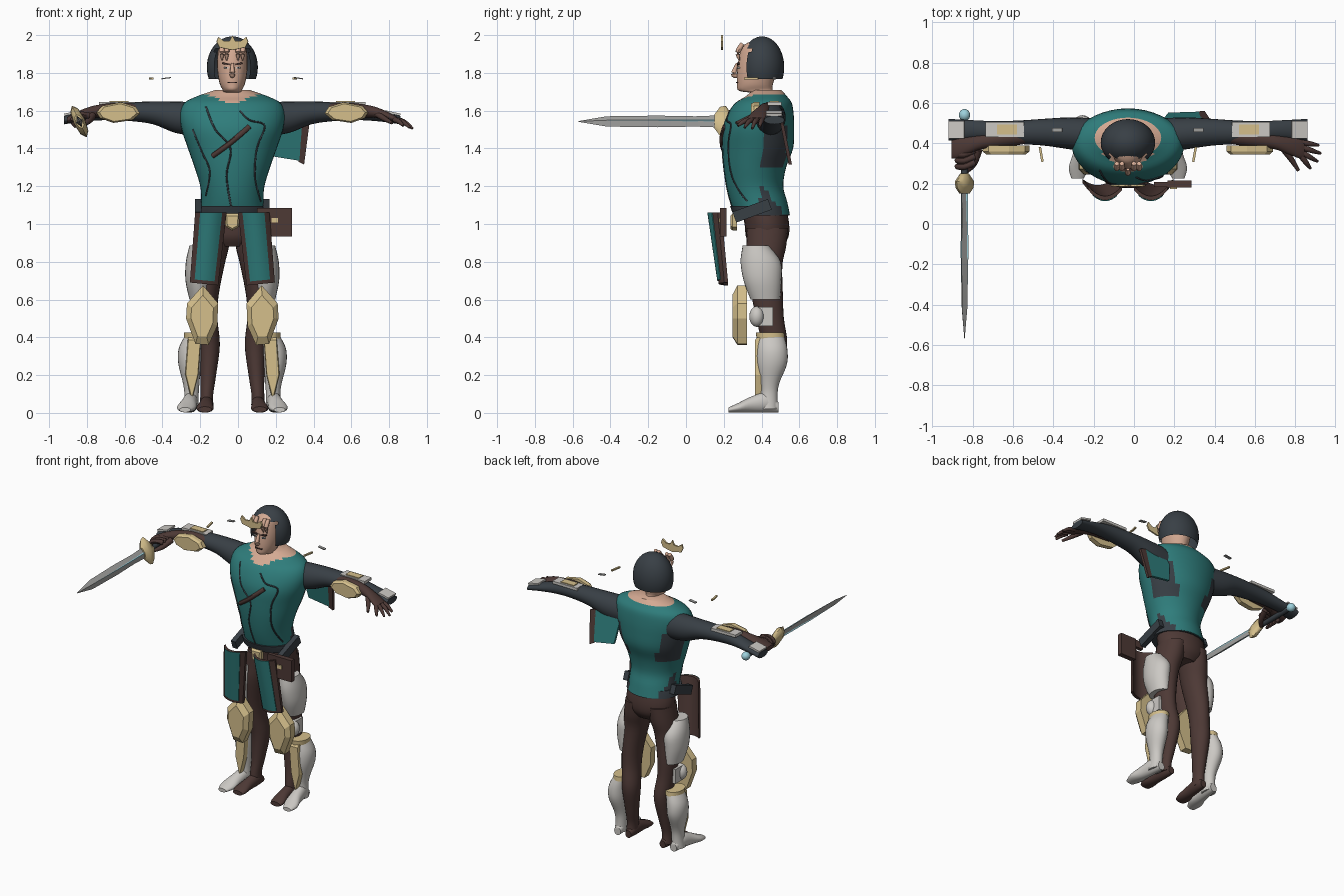
import bpy, bmesh, math
from mathutils import Vector, Matrix

if "Cube" in bpy.data.objects:
    bpy.data.objects.remove(bpy.data.objects["Cube"])

CX = -0.03  # body centre line

def mat(name, r, g, b):
    m = bpy.data.materials.new(name)
    m.diffuse_color = (r, g, b, 1)
    m.use_nodes = True
    m.node_tree.nodes["Principled BSDF"].inputs["Base Color"].default_value = m.diffuse_color
    return m

TEAL = mat("teal cloth", .028, .205, .20)
DARK = mat("dark slate", .04, .05, .06)
BROWN = mat("brown leather", .075, .041, .036)
WHITE = mat("pale armour", .60, .58, .55)
GOLD = mat("gold", .66, .52, .26)
SKIN = mat("skin", .66, .40, .29)
BLUE = mat("light blue", .34, .64, .72)
STEEL = mat("steel", .36, .36, .35)

def finish(name, bm, mats, smooth=True, angle=45):
    bmesh.ops.recalc_face_normals(bm, faces=bm.faces)
    me = bpy.data.meshes.new(name)
    bm.to_mesh(me)
    bm.free()
    for m in mats if isinstance(mats, (list, tuple)) else [mats]:
        me.materials.append(m)
    ob = bpy.data.objects.new(name, me)
    bpy.context.collection.objects.link(ob)
    if smooth:
        bpy.ops.object.select_all(action='DESELECT')
        ob.select_set(True)
        bpy.context.view_layer.objects.active = ob
        bpy.ops.object.shade_smooth_by_angle(angle=math.radians(angle))
    return ob

def spline(rows, steps):
    """Smooth interpolation through rows of numbers."""
    out = []
    for i in range(len(rows) - 1):
        p = [rows[max(0, min(len(rows) - 1, i + k))] for k in (-1, 0, 1, 2)]
        for s in range(steps):
            t = s / steps
            out.append([b + .5 * t * (c - a + t * (2*a - 5*b + 4*c - d + t * (3*(b - c) + d - a)))
                        for a, b, c, d in zip(*p)])
    return out + [list(rows[-1])]

def loft(name, rows, mats, axis='z', n=24, steps=4, rule=None):
    """Rows: position on axis, two centre coordinates, two radii."""
    bm = bmesh.new()
    rings = []
    for t, a, b, ra, rb in spline(rows, steps):
        ring = []
        for k in range(n):
            w = 2 * math.pi * k / n
            p, q = a + ra * math.cos(w), b + rb * math.sin(w)
            ring.append(bm.verts.new({'z': (p, q, t), 'x': (t, p, q), 'y': (p, t, q)}[axis]))
        rings.append(ring)
    for r0, r1 in zip(rings, rings[1:]):
        for k in range(n):
            bm.faces.new((r0[k], r0[(k+1) % n], r1[(k+1) % n], r1[k]))
    bm.faces.new(rings[0])
    bm.faces.new(rings[-1])
    if rule:
        for f in bm.faces:
            f.material_index = rule(f.calc_center_median())
    return finish(name, bm, mats)

def box(name, loc, size, m, rot=(0, 0, 0)):
    bm = bmesh.new()
    bmesh.ops.create_cube(bm, size=1)
    bm.transform(Matrix.Diagonal((*size, 1)))
    for i, ax in enumerate('XYZ'):
        bm.transform(Matrix.Rotation(math.radians(rot[i]), 4, ax))
    bm.transform(Matrix.Translation(loc))
    return finish(name, bm, m, False)

def ball(name, loc, size, m):
    bm = bmesh.new()
    bmesh.ops.create_uvsphere(bm, u_segments=20, v_segments=12, radius=1)
    bm.transform(Matrix.Translation(loc) @ Matrix.Diagonal((*size, 1)))
    return finish(name, bm, m)

def pad(name, pts, y0, y1, m, inset=.75):
    """Chamfered plate from an x-z outline, front at y0."""
    bm = bmesh.new()
    cx = sum(p[0] for p in pts) / len(pts)
    cz = sum(p[1] for p in pts) / len(pts)
    rings = [[bm.verts.new((cx + (x-cx)*s, y, cz + (z-cz)*s)) for x, z in pts]
             for y, s in ((y1, 1), (y0 + (y1-y0)*.35, 1), (y0, inset))]
    for a, b in zip(rings, rings[1:]):
        for k in range(len(pts)):
            j = (k + 1) % len(pts)
            bm.faces.new((a[k], a[j], b[j], b[k]))
    bm.faces.new(rings[0])
    bm.faces.new(rings[-1])
    return finish(name, bm, m, False)

def tube(name, pts, radii, m):
    """Tapered round limb through 3D points."""
    bm = bmesh.new()
    rows = spline([(*p, r) for p, r in zip(pts, radii)], 4)
    rings = []
    for i, row in enumerate(rows):
        d = Vector(rows[min(i+1, len(rows)-1)][:3]) - Vector(rows[max(i-1, 0)][:3])
        q = d.to_track_quat('Z', 'Y')
        rings.append([bm.verts.new(Vector(row[:3]) + q @ Vector((math.cos(k*math.pi/4), math.sin(k*math.pi/4), 0)) * row[3])
                      for k in range(8)])
    for a, b in zip(rings, rings[1:]):
        for k in range(8):
            bm.faces.new((a[k], a[(k+1) % 8], b[(k+1) % 8], b[k]))
    bm.faces.new(rings[0])
    bm.faces.new(rings[-1])
    return finish(name, bm, m)

# Tunic with open neck and dark side panels
def tunic_rule(c):
    u = abs(c.x - CX)
    if c.z > 1.685 or (c.y < .4 and c.z > 1.635 + .35 * u):
        return 2
    if u > .10 and ((1.31 < c.z < 1.53 and .40 < c.y < .53) or (c.z < 1.2 and .39 < c.y < .39 + (1.24 - c.z) * .6)):
        return 1
    return 0

tunic = loft("tunic", [
    (1.05, CX, .405, .17, .145), (1.12, CX, .385, .165, .15), (1.2, CX, .365, .17, .15),
    (1.3, CX, .365, .20, .165), (1.4, CX, .38, .235, .187), (1.5, CX, .383, .268, .19),
    (1.58, CX, .395, .278, .175), (1.64, CX, .41, .255, .15), (1.675, CX, .425, .19, .11),
    (1.71, CX, .43, .09, .075)], [TEAL, DARK, SKIN], n=40, rule=tunic_rule)
bpy.context.view_layer.update()

def on_chest(x, z):
    hit, p, _, _ = tunic.ray_cast(Vector((x, -1, z)), Vector((0, 1, 0)))
    return tuple(p) if hit else (x, .38, z)

# Seams and chest strap lying on the tunic
def seam(name, pts, r, m):
    p = [on_chest(x, z) for x, z in spline(pts, 4)]
    tube(name, p, [r] * len(p), m)

seam("centre_seam", [(-.17, 1.62), (-.12, 1.5), (-.04, 1.4), (-.06, 1.25), (-.03, 1.06)], .005, DARK)
seam("side_seam", [(.01, 1.6), (.06, 1.55), (.14, 1.52), (.10, 1.4), (.09, 1.25), (.12, 1.12)], .005, DARK)
seam("rib_seam", [(-.24, 1.5), (-.19, 1.38), (-.15, 1.28), (-.17, 1.15)], .005, DARK)
seam("chest_strap", [(-.135, 1.36), (-.04, 1.43), (.06, 1.515)], .014, BROWN)

# Head, neck and face
loft("head", [(1.64, CX, .44, .075, .075), (1.69, CX, .425, .062, .07), (1.705, CX, .37, .05, .09),
     (1.74, CX, .365, .066, .095), (1.8, CX, .375, .078, .105), (1.87, CX, .385, .08, .107),
     (1.94, CX, .39, .07, .09), (1.97, CX, .39, .03, .04)], SKIN)
tube("nose", [(CX, .272, 1.85), (CX, .258, 1.815), (CX, .254, 1.79), (CX, .275, 1.78)], [.008, .012, .015, .008], SKIN)
box("mouth", (CX, .27, 1.75), (.05, .012, .006), BROWN)
for s in (-1, 1):
    box("eye", (CX + s*.032, .279, 1.828), (.024, .012, .009), WHITE)
    box("pupil", (CX + s*.032, .2735, 1.828), (.009, .008, .009), DARK)
    box("brow", (CX + s*.034, .276, 1.848), (.042, .012, .009), BROWN, (0, s*-10, 0))
    for d in (.03, .055):
        tube("forelock", [(CX + s*d, .30, 1.955), (CX + s*d, .275, 1.91), (CX + s*d, .282, 1.865)], [.012, .014, .003], SKIN)

# Rounded hair cap, open over the face
bm = bmesh.new()
bmesh.ops.create_uvsphere(bm, u_segments=32, v_segments=24, radius=1)
bm.transform(Matrix.Translation((CX, .403, 1.83)) @ Matrix.Diagonal((.135, .117, .163, 1)))
bmesh.ops.delete(bm, geom=[f for f in bm.faces if (c := f.calc_center_median()).z < 1.775
                 or (c.z < 1.925 and c.y < .345 and abs(c.x - CX) < .09)], context='FACES')
finish("hair", bm, DARK)

# Floating crown plate
pad("crown", [(CX + x, z) for x, z in ((-.085, 1.965), (-.07, 1.935), (0, 1.92), (.07, 1.935), (.085, 1.965),
    (.075, 1.99), (.045, 1.968), (.015, 1.97), (0, 2.0), (-.015, 1.97), (-.045, 1.968), (-.075, 1.99))], .185, .197, GOLD, .97)

# Hips, belt, buckle, pouch
loft("hips", [(.88, CX, .43, .10, .08), (.93, CX, .43, .155, .112), (1.0, CX, .428, .17, .118), (1.09, CX, .41, .16, .12)], BROWN)
loft("belt", [(1.045, CX, .40, .18, .148), (1.075, CX, .39, .182, .15), (1.095, CX, .385, .178, .152)], DARK, steps=1)
for s in (-1, 1):
    box("belt_side", (CX + s*.18, .35, 1.07), (.035, .2, .06), DARK, (20, 0, 0))
pad("buckle", [(-.07, 1.055), (.01, 1.055), (.005, .985), (-.03, .965), (-.065, .985)], .235, .27, GOLD)
box("pouch", (.225, .198, 1.01), (.12, .035, .15), BROWN)
box("pouch_flap", (.19, .195, 1.06), (.18, .025, .05), BROWN)
box("pouch_clasp", (.195, .178, 1.02), (.035, .008, .025), GOLD)

# Hanging thigh panels: curved leather with a teal face
def panel(name, s, t0, t1, v0, v1, off, thick, m):
    bm = bmesh.new()
    nx, nz = 8, 6
    grid = []
    for j in range(nz + 1):
        v = v0 + (v1 - v0) * j / nz
        row = []
        for i in range(nx + 1):
            t = t0 + (t1 - t0) * i / nx
            inner, outer = .03 + .045 * v, .197 + .028 * v
            x = inner + (outer - inner) * t
            y = .118 + .055 * v + .05 * (2*t - 1)**2 * (1 - .4*v) + off
            row.append(bm.verts.new((CX + s * x, y, 1.06 - v * (.385 - .015 * t))))
        grid.append(row)
    fs = [bm.faces.new((grid[j][i], grid[j][i+1], grid[j+1][i+1], grid[j+1][i])) for j in range(nz) for i in range(nx)]
    back = bmesh.ops.extrude_face_region(bm, geom=fs)
    bmesh.ops.translate(bm, verts=[g for g in back['geom'] if isinstance(g, bmesh.types.BMVert)], vec=(0, thick, 0))
    bm.faces.ensure_lookup_table()
    finish(name, bm, m, angle=30)

for s in (-1, 1):
    panel("thigh_panel", s, 0, 1, 0, 1, 0, .02, BROWN)
    panel("thigh_panel_cloth", s, .14, .84, 0, .95, -.005, .004, TEAL)

for s in (-1, 1):
    X = lambda u: CX + s * u
    # Legs and bare feet
    loft("leg", [(.98, X(.085), .43, .08, .11), (.88, X(.1), .425, .082, .105), (.78, X(.118), .415, .076, .095),
         (.62, X(.135), .43, .062, .083), (.5, X(.135), .445, .056, .073), (.36, X(.122), .468, .056, .068),
         (.2, X(.128), .452, .042, .05), (.1, X(.135), .435, .034, .044), (.03, X(.138), .435, .036, .05)], BROWN)
    loft("foot", [(.49, X(.132), .03, .022, .025), (.43, X(.135), .045, .035, .043), (.35, X(.14), .038, .038, .037),
         (.28, X(.145), .025, .046, .024), (.245, X(.145), .018, .036, .015)], BROWN, 'y')
    # Thigh armour, knee cap and band
    loft("thigh_guard", [(.885, X(.165), .37, .062, .07), (.8, X(.172), .395, .074, .106), (.7, X(.18), .405, .068, .1),
         (.6, X(.172), .42, .055, .078)], WHITE)
    ball("knee_cap", (X(.19), .375, .51), (.045, .04, .055), WHITE)
    box("knee_band", (X(.195), .42, .51), (.03, .08, .1), WHITE)
    pad("knee_guard", [(X(u), z) for u, z in ((.155, .675), (.24, .58), (.245, .5), (.195, .365), (.125, .36), (.08, .46), (.075, .58))],
        .245, .322, GOLD, .7)
    # Greave, boot and gold trim
    loft("greave", [(.41, X(.2), .45, .05, .068), (.34, X(.222), .456, .062, .08), (.26, X(.226), .455, .06, .08),
         (.16, X(.218), .443, .044, .052), (.1, X(.216), .44, .038, .045), (.02, X(.22), .435, .04, .052)], WHITE)
    loft("boot", [(.49, X(.215), .03, .025, .027), (.43, X(.22), .055, .038, .052), (.35, X(.23), .045, .042, .043),
         (.28, X(.243), .028, .05, .026), (.225, X(.25), .016, .03, .013)], WHITE, 'y')
    loft("greave_rim", [(.395, X(.2), .448, .056, .075), (.425, X(.2), .445, .056, .075)], GOLD, steps=1)
    pad("shin_plate", [(X(u), z) for u, z in ((.165, .4), (.235, .4), (.25, .2), (.215, .06), (.18, .2))], .365, .40, GOLD, .9)
    # Sleeved arm tapering to a flat cuff
    loft("arm", [(X(.18), .44, 1.555, .085, .09), (X(.3), .45, 1.565, .078, .083), (X(.42), .455, 1.588, .066, .06),
         (X(.54), .455, 1.595, .058, .05), (X(.66), .46, 1.592, .05, .042), (X(.78), .467, 1.573, .048, .03),
         (X(.89), .467, 1.55, .054, .022)], DARK, 'x')
    box("cuff_plate", (X(.85), .467, 1.587), (.08, .085, .012), WHITE, (0, s*13, 0))
    box("bracer", (X(.61), .468, 1.637), (.19, .075, .018), WHITE)
    box("bracer_inlay", (X(.60), .468, 1.643), (.1, .05, .018), GOLD)
    pad("forearm_guard", [(X(u), z) for u, z in ((.72, 1.59), (.69, 1.625), (.59, 1.645), (.51, 1.62), (.488, 1.585),
        (.53, 1.55), (.63, 1.535), (.70, 1.56))], .345, .388, GOLD, .85)
    # Leather glove
    loft("glove", [(X(.46), .435, 1.6, .03, .03), (X(.6), .425, 1.602, .042, .04), (X(.72), .408, 1.597, .036, .032),
         (X(.79), .39, 1.582, .042, .026), (X(.85), .375, 1.56, .05, .02), (X(.875), .37, 1.55, .045, .015)], BROWN, 'x')
    # Loose slivers above the shoulders
    box("shoulder_sliver", (X(.43 if s < 0 else .33), .345, 1.77), (.012, .075, .01), GOLD, (0, 0, s*-10))
    box("shoulder_plate", (X(.35), .467, 1.772), (.05, .02, .006), STEEL, (0, s*8, 0))

# Open hand fingers
for tip, base in (((.915, .39, 1.515), .405), ((.925, .35, 1.505), .38), ((.91, .31, 1.51), .355), ((.875, .275, 1.52), .335)):
    tube("finger", [(.83, base, 1.552), ((.83 + tip[0]) / 2, (base + tip[1]) / 2, 1.542), tip], [.015, .013, .007], BROWN)
tube("thumb", [(.74, .375, 1.58), (.78, .32, 1.555), (.815, .265, 1.535)], [.018, .014, .008], BROWN)

# Fist around the grip
SX, SZ = -.84, 1.543
for i in range(4):
    y = .375 - i * .03
    tube("grip_finger", [(SX + .05, y + .02, SZ + .03), (SX, y, SZ + .035), (SX - .035, y, SZ + .005), (SX - .015, y, SZ - .03)],
         [.017, .016, .015, .01], BROWN)
tube("grip_thumb", [(SX + .07, .37, SZ + .03), (SX + .045, .3, SZ), (SX + .01, .26, SZ - .02)], [.02, .017, .01], BROWN)

# Sword, edge tilted in the hand
TILT = Matrix.Translation((SX, 0, SZ)) @ Matrix.Rotation(math.radians(-25), 4, 'Y')
def sword_part(name, rows, m, n):
    ob = loft(name, rows, m, 'y', n, 1)
    ob.data.transform(TILT)

sword_part("blade", [(.19, 0, 0, .014, .036), (.05, 0, 0, .016, .03), (-.15, 0, 0, .018, .034), (-.42, 0, 0, .015, .03), (-.57, 0, 0, .001, .002)], STEEL, 4)
sword_part("blade_inlay", [(.18, 0, 0, .019, .016), (-.15, 0, 0, .021, .015), (-.42, 0, 0, .015, .008)], BLUE, 4)
sword_part("guard", [(.15, 0, 0, .02, .04), (.18, 0, 0, .03, .085), (.21, 0, 0, .032, .092), (.25, 0, 0, .02, .03)], GOLD, 8)
sword_part("grip", [(.24, 0, 0, .017, .017), (.53, 0, 0, .017, .017)], DARK, 12)
ball("pommel", (SX, .54, SZ), (.028, .03, .028), BLUE)

# Cloth flap behind the left arm with a leather edge
def sheet(name, pts, m):
    bm = bmesh.new()
    f = bm.faces.new([bm.verts.new((x, .50 + (1.53 - z) * .2, z)) for x, z in pts])
    e = bmesh.ops.extrude_face_region(bm, geom=[f])
    bmesh.ops.translate(bm, verts=[g for g in e['geom'] if isinstance(g, bmesh.types.BMVert)], vec=(0, .018, 0))
    finish(name, bm, m, False)

sheet("back_flap", [(.14, 1.55), (.34, 1.54), (.325, 1.335), (.17, 1.36)], TEAL)
sheet("back_flap_edge", [(.335, 1.545), (.378, 1.53), (.35, 1.315), (.32, 1.33)], BROWN)
